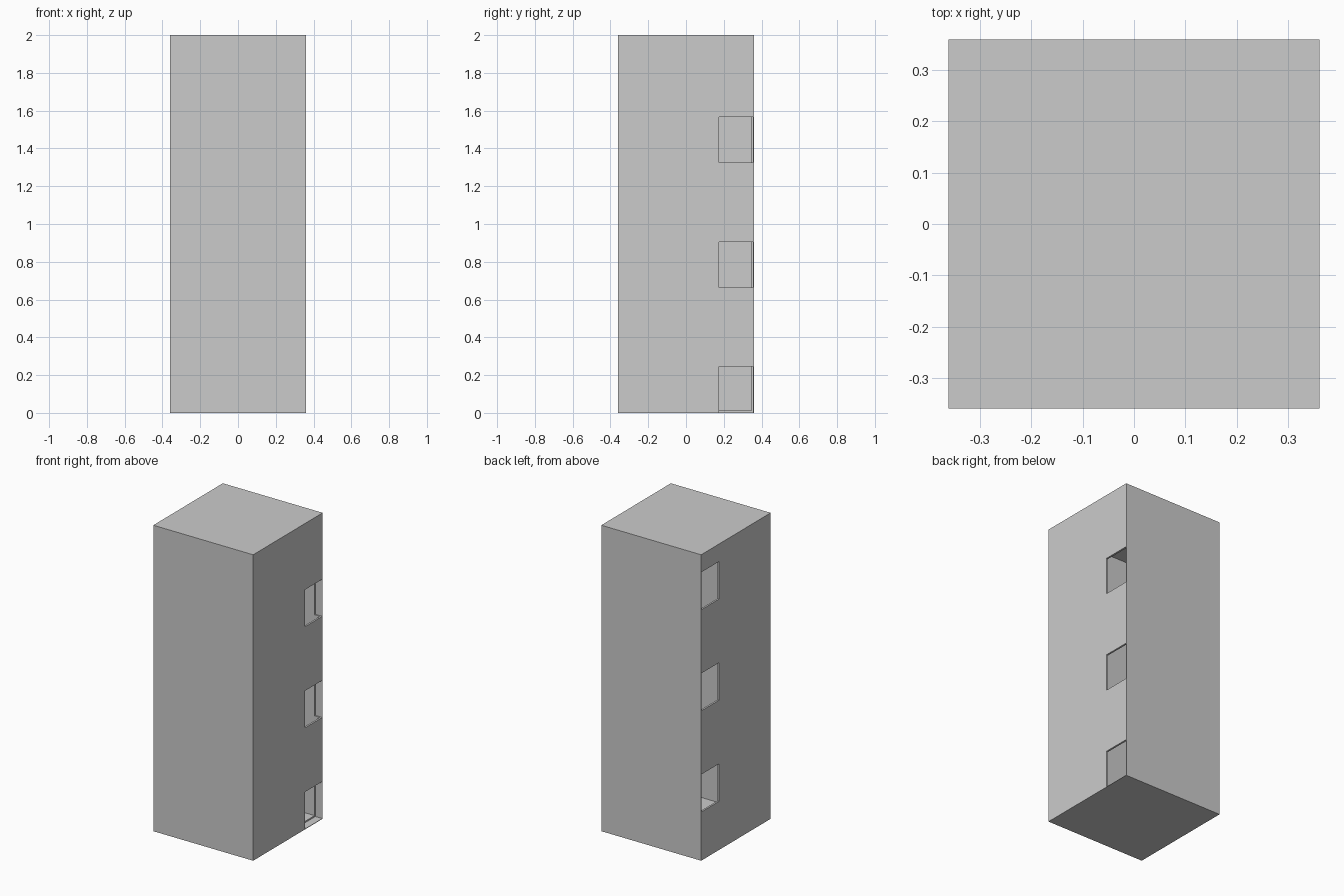
import bpy, bmesh
from mathutils import Matrix, Vector

if "Cube" in bpy.data.objects:
    bpy.data.objects.remove(bpy.data.objects["Cube"])

W, H, T = 0.722, 2.0, 0.012      # outer width, height, wall thickness
D = 0.718                        # outer depth


def add_box(bm, lo, hi):
    """Add an axis-aligned box between two corners."""
    lo, hi = Vector(lo), Vector(hi)
    m = Matrix.Translation((lo + hi) / 2) @ Matrix.Diagonal((*(hi - lo), 1))
    return bmesh.ops.create_cube(bm, size=1, matrix=m)["verts"]


def make_object(name, bm):
    mesh = bpy.data.meshes.new(name)
    bm.to_mesh(mesh)
    bm.free()
    ob = bpy.data.objects.new(name, mesh)
    bpy.context.collection.objects.link(ob)
    return ob


# hollow tower: outer box with an inward-facing inner box
bm = bmesh.new()
add_box(bm, (-W / 2, -D / 2, 0), (W / 2, D / 2, H))
inner = add_box(bm, (-W / 2 + T, -D / 2 + T, T), (W / 2 - T, D / 2 - T, H - T))
faces = {f for v in inner for f in v.link_faces}
bmesh.ops.reverse_faces(bm, faces=list(faces))
tower = make_object("tower_shell", bm)

# staggered side openings next to the back wall
bm = bmesh.new()
for side, first in ((1, 0.003), (-1, 0.318)):
    for i in range(3):
        base = first + i * 0.661
        top = (0.245 if side > 0 else 0.563) + i * 0.661
        xs = sorted((side * (W / 2 - 0.05), side * (W / 2 + 0.05)))
        add_box(bm, (xs[0], 0.175, base), (xs[1], D / 2 - 0.004, top))
cutter = make_object("opening_cutter", bm)
cutter.hide_render = True
cutter.hide_viewport = True
cutter.display_type = 'WIRE'

cut = tower.modifiers.new("openings", 'BOOLEAN')
cut.operation = 'DIFFERENCE'
cut.solver = 'EXACT'
cut.object = cutter
